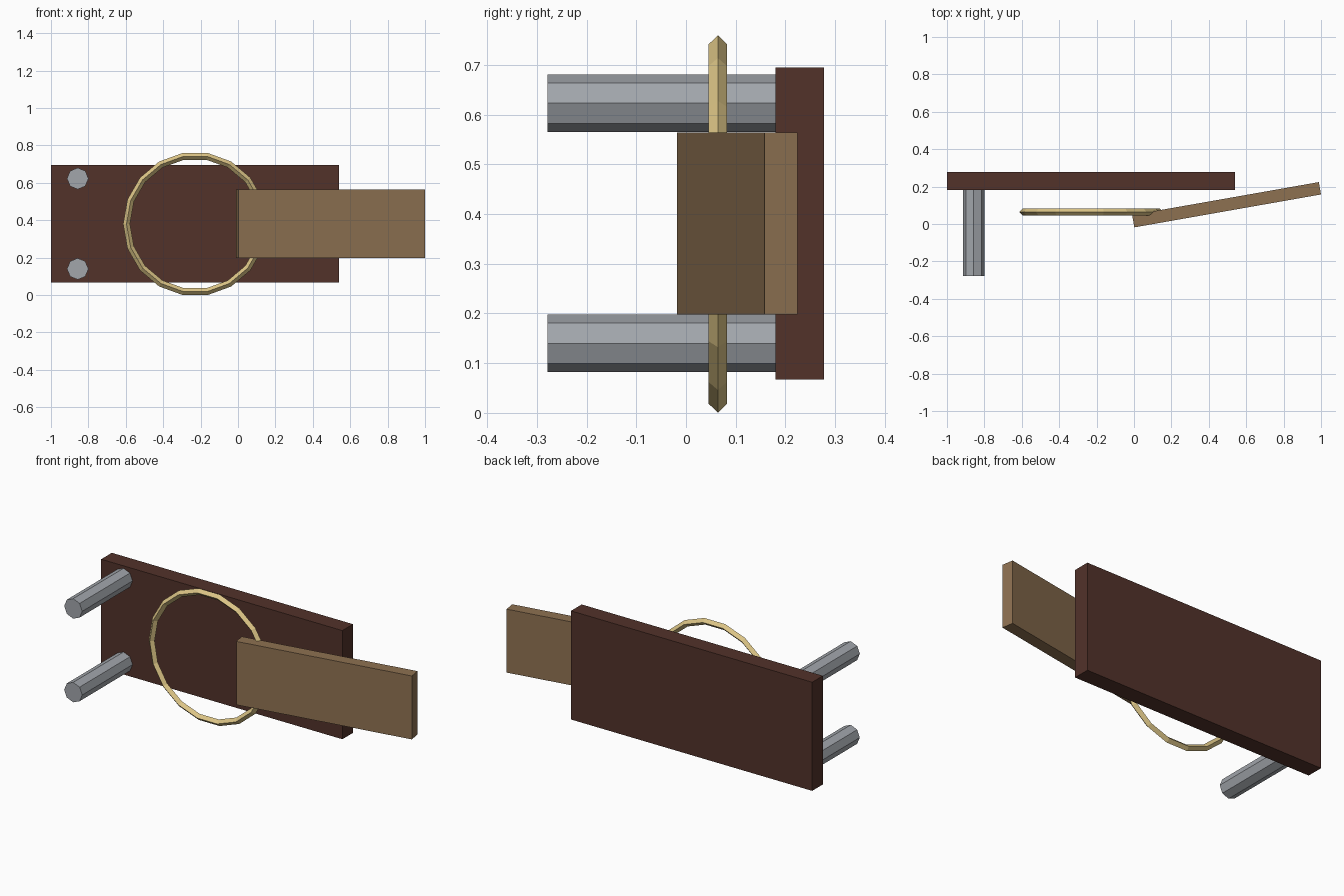
import bpy, math
from mathutils import Matrix

if "Cube" in bpy.data.objects:
    bpy.data.objects.remove(bpy.data.objects["Cube"])


def finish(name, color=None):
    ob = bpy.context.object
    ob.name = name
    ob.data.name = name
    if color:
        mat = bpy.data.materials.new(name + "_color")
        mat.diffuse_color = (*color, 1)
        mat.use_nodes = True
        mat.node_tree.nodes["Principled BSDF"].inputs["Base Color"].default_value = mat.diffuse_color
        ob.data.materials.append(mat)
    return ob


def box(name, center, size, color, turn=0):
    bpy.ops.mesh.primitive_cube_add(size=1, location=center, rotation=(0, 0, turn))
    ob = finish(name, color)
    ob.data.transform(Matrix.Diagonal((*size, 1)))
    return ob


# dark back board
box("back_board", (-0.23, 0.229, 0.381), (1.54, 0.097, 0.627), (0.085, 0.032, 0.023))

# tan plate, swung ten degrees about the vertical
box("angled_plate", (0.495, 0.103, 0.381), (1.0135, 0.067, 0.366),
    (0.27, 0.165, 0.083), math.radians(10))

# two octagonal pegs standing out from the board
for name, z in (("upper_peg", 0.623), ("lower_peg", 0.14)):
    bpy.ops.mesh.primitive_cylinder_add(vertices=8, radius=0.0575, depth=0.46,
                                        location=(-0.857, -0.049, z),
                                        rotation=(math.pi / 2, 0, 0))
    finish(name, (0.36, 0.38, 0.41))

# brass ring: 18 sides, diamond section
bpy.ops.mesh.primitive_torus_add(major_segments=18, minor_segments=4,
                                 major_radius=0.367, minor_radius=0.0185,
                                 location=(-0.229, 0.064, 0.38),
                                 rotation=(math.pi / 2, 0, 0))
finish("brass_ring", (0.72, 0.56, 0.24))
